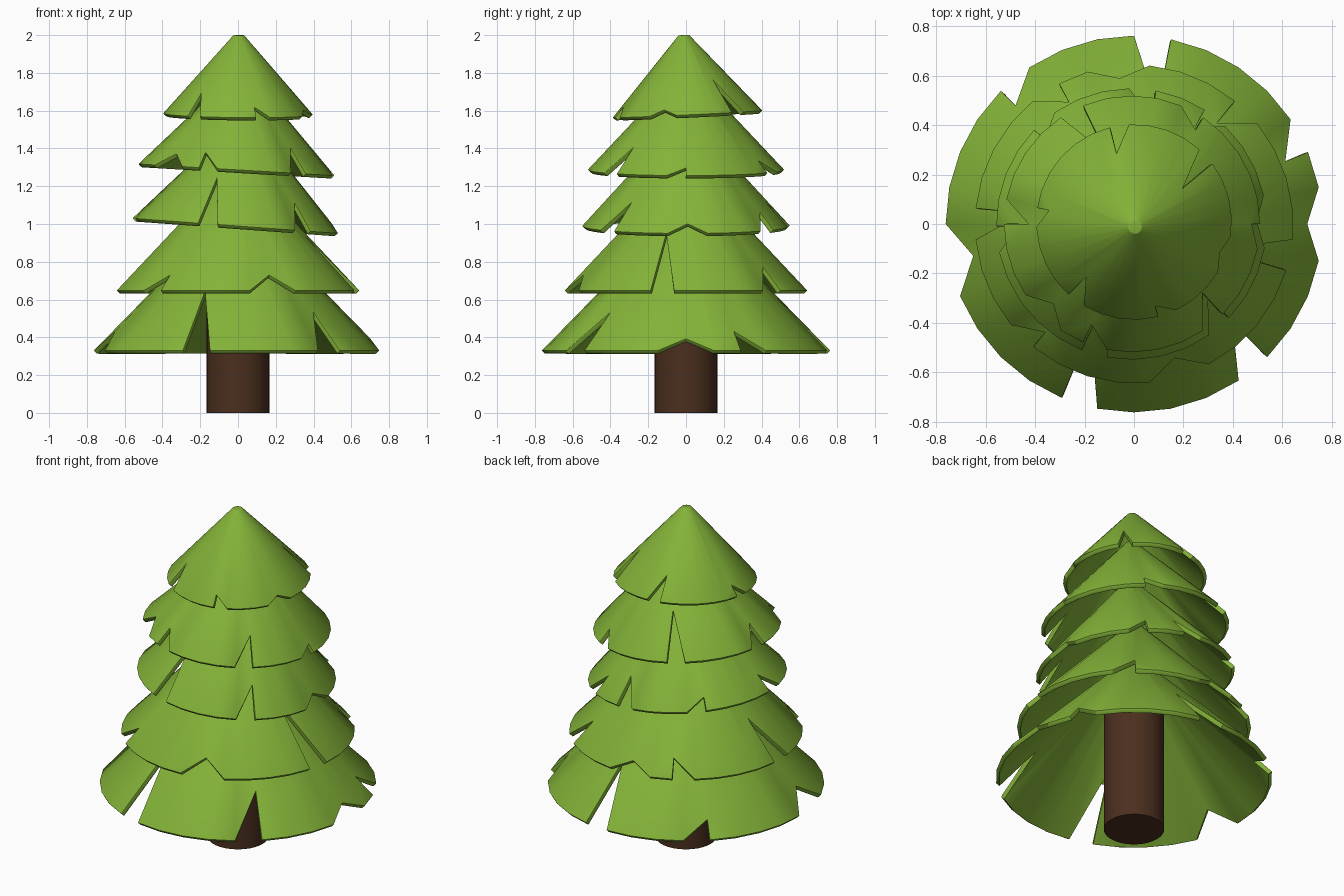
import bpy, bmesh
from math import cos, sin, radians

if "Cube" in bpy.data.objects:
    bpy.data.objects.remove(bpy.data.objects["Cube"])

N = 32  # sides of every cone


def material(name, rgb):
    m = bpy.data.materials.new(name)
    m.diffuse_color = (*rgb, 1)
    m.use_nodes = True
    m.node_tree.nodes["Principled BSDF"].inputs["Base Color"].default_value = m.diffuse_color
    return m


GREEN = material("needles", (0.23, 0.45, 0.04))
BROWN = material("bark", (0.07, 0.028, 0.013))


def tier(name, radius, base, apex, notches, turn=0, tilt=(0, 0), centre=(0, 0)):
    """Hollow cone; notches are (column, depth position, side),
    side + or - cuts one neighbouring face, V cuts both."""
    low, high = [1.0] * N, [1.0] * N
    for k, t, side in notches:
        if side in "-V":
            low[k % N] = t
        if side in "+V":
            high[k % N] = t
    t0 = 0.028 / radius
    bm = bmesh.new()
    verts = {}

    def v(k, t):
        k %= N
        if (k, t) not in verts:
            a = radians(k * 360 / N + turn)
            r = radius * t
            verts[k, t] = bm.verts.new((r * cos(a), r * sin(a), (apex - base) * (1 - t)))
        return verts[k, t]

    def chain(k, end):
        k %= N
        return [v(k, t0)] + [v(k, t) for t in sorted({low[k], high[k]}) if t <= end]

    for k in range(N):
        bm.faces.new(chain(k, high[k]) + chain(k + 1, low[(k + 1) % N])[::-1])
    bm.faces.new([v(k, t0) for k in range(N)])
    me = bpy.data.meshes.new(name)
    bm.to_mesh(me)
    bm.free()
    ob = bpy.data.objects.new(name, me)
    bpy.context.collection.objects.link(ob)
    ob.location = (*centre, base)
    ob.rotation_euler = (radians(tilt[0]), radians(tilt[1]), 0)
    me.materials.append(GREEN)
    # shell thickness with a softened rim
    s = ob.modifiers.new("shell", 'SOLIDIFY')
    s.thickness, s.offset = 0.026, -1
    b = ob.modifiers.new("soft_rim", 'BEVEL')
    b.width, b.segments, b.limit_method, b.angle_limit = 0.005, 2, 'ANGLE', radians(40)
    bpy.ops.object.select_all(action='DESELECT')
    ob.select_set(True)
    bpy.context.view_layer.objects.active = ob
    for m in ("shell", "soft_rim"):
        bpy.ops.object.modifier_apply(modifier=m)
    bpy.ops.object.shade_smooth_by_angle(angle=radians(35))


# Trunk
bpy.ops.mesh.primitive_cylinder_add(vertices=N, radius=0.167, depth=0.85, location=(0, 0, 0.425))
trunk = bpy.context.object
trunk.name = "trunk"
trunk.data.materials.append(BROWN)
bpy.ops.object.shade_smooth_by_angle(angle=radians(35))

# Branch tiers, bottom to top
tier("branches_1", 0.763, 0.33, 1.11,
     [(7, .63, "+"), (12, .89, "-"), (17, .87, "V"), (2, .87, "+"),
      (0, .92, "V"), (28, .74, "-"), (22, .6, "+")])
tier("branches_2", 0.645, 0.648, 1.33,
     [(15, .7, "+"), (20, .88, "-"), (25, .88, "V"), (30, .56, "+"),
      (4, .82, "-"), (8, .92, "V"), (10, .87, "+")], turn=5.625)
tier("branches_3", 0.55, 0.99, 1.59,
     [(22, .6, "+"), (28, .76, "-"), (16, .86, "+"), (0, .92, "V"),
      (5, .85, "-"), (7, .78, "+"), (12, .9, "-")],
     turn=1, tilt=(0, 4.2), centre=(-0.01, 0))
tier("branches_4", 0.52, 1.287, 1.84,
     [(22, .85, "+"), (20, .88, "V"), (28, .76, "-"), (0, .93, "-"),
      (5, .88, "+"), (10, .6, "+"), (16, .82, "-")],
     tilt=(0, 3.4), centre=(-0.008, 0))
tier("branches_top", 0.397, 1.582, 2.032,
     [(9, .74, "-"), (3, .62, "+"), (20, .74, "+"), (25, .88, "+"),
      (15, .88, "+"), (30, .93, "V")],
     turn=3, tilt=(2.7, 0.6), centre=(0, 0.008))
